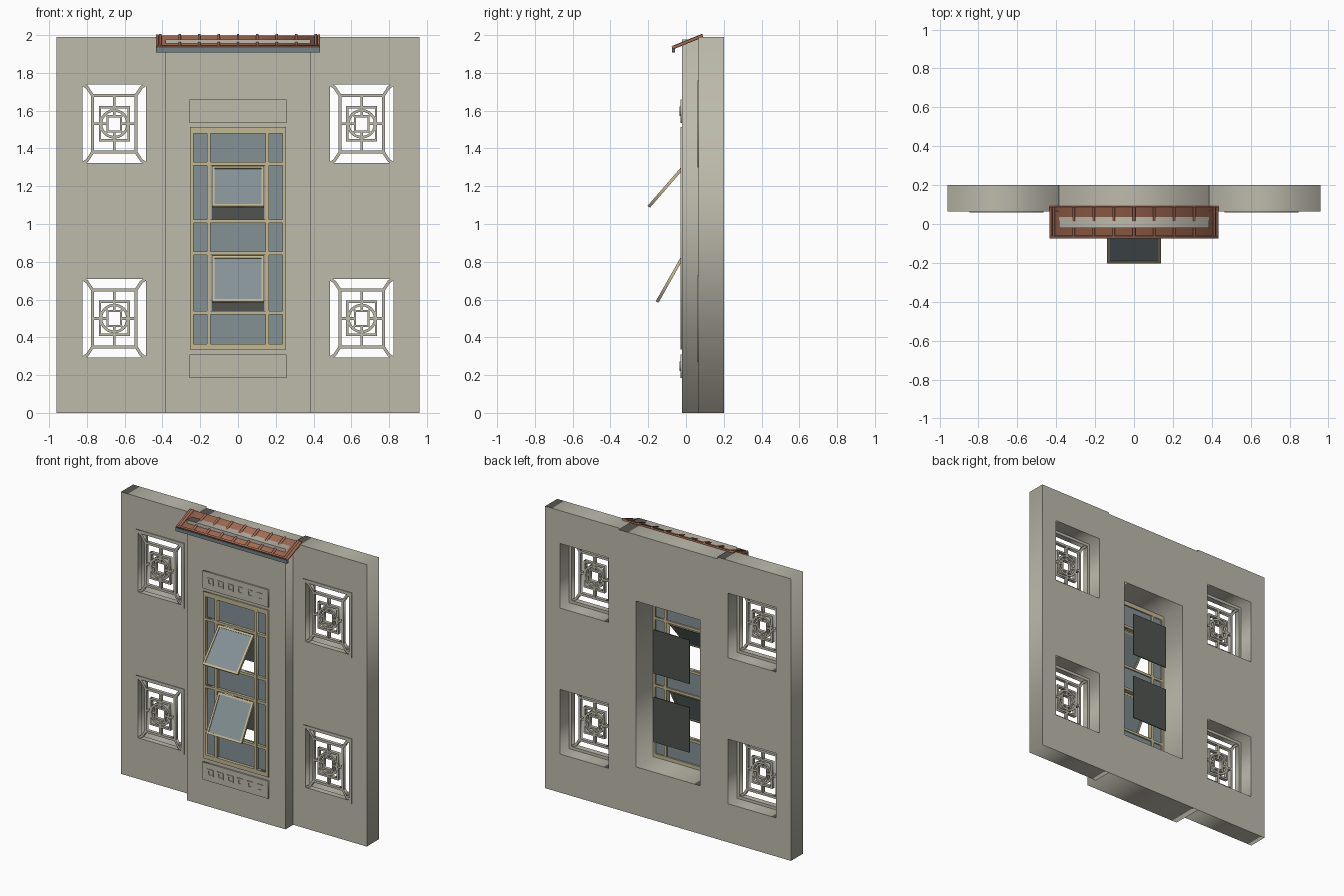
import bpy, math
from mathutils import Matrix, Vector

cube = bpy.data.objects.get("Cube")
if cube:
    bpy.data.objects.remove(cube)


def material(name, rgb):
    m = bpy.data.materials.new(name)
    m.use_nodes = True
    m.diffuse_color = (*rgb, 1)
    m.node_tree.nodes["Principled BSDF"].inputs["Base Color"].default_value = (*rgb, 1)
    return m


STONE = material("warm grey stone", (0.51, 0.49, 0.41))
TAN = material("tan frame", (0.55, 0.48, 0.29))
GLASS = material("blue grey glass", (0.23, 0.285, 0.30))
DARK = material("dark interior", (0.08, 0.088, 0.08))
TILE = material("terracotta tile", (0.38, 0.15, 0.09))
TRIM = material("slate trim", (0.155, 0.23, 0.245))


def rect(x0, x1, z0, z1):
    return [(x0, z0), (x1, z0), (x1, z1), (x0, z1)]


def centred(cx, cz, hx, hz):
    return rect(cx - hx, cx + hx, cz - hz, cz + hz)


def circle(cx, cz, r, n=24):
    return [(cx + r * math.cos(math.tau * i / n), cz + r * math.sin(math.tau * i / n))
            for i in range(n)]


def panel(name, loops, y0, y1, mat):
    """Upright slab: the first loop is the outline, the others are holes."""
    cu = bpy.data.curves.new(name, "CURVE")
    cu.dimensions, cu.fill_mode, cu.extrude = "2D", "BOTH", (y1 - y0) / 2
    for loop in loops:
        s = cu.splines.new("POLY")
        s.points.add(len(loop) - 1)
        for p, (x, z) in zip(s.points, loop):
            p.co = (x, z, 0, 1)
        s.use_cyclic_u = True
    tmp = bpy.data.objects.new(name, cu)
    bpy.context.collection.objects.link(tmp)
    mesh = bpy.data.meshes.new_from_object(
        tmp.evaluated_get(bpy.context.evaluated_depsgraph_get()))
    bpy.data.objects.remove(tmp)
    mesh.transform(Matrix.Translation((0, (y0 + y1) / 2, 0)) @ Matrix.Rotation(math.pi / 2, 4, "X"))
    mesh.materials.clear()
    mesh.materials.append(mat)
    ob = bpy.data.objects.new(name, mesh)
    bpy.context.collection.objects.link(ob)
    return ob


def bar(name, a, b, w, y0, y1, mat):
    """Straight bar of width w between two points of the facade plane."""
    a, b = Vector(a), Vector(b)
    d = (b - a).normalized() * w / 2
    n = Vector((-d.y, d.x))
    return panel(name, [[tuple(p) for p in (a + n, a - n, b - n, b + n)]], y0, y1, mat)


# Walls: projecting centre bay and two wings with window holes
TOP, BACK, FACE, BAY = 1.99, 0.2, 0.065, -0.02
WIN_X, WIN_Z = 0.655, (0.5, 1.53)
panel("centre_bay", [rect(-0.385, 0.385, 0, 1.978), rect(-0.25, 0.25, 0.34, 1.51)],
      BAY, BACK, STONE)
for side, s in (("left", 1), ("right", -1)):
    x0, x1 = sorted((s * 0.385, s * 0.96))
    holes = [centred(s * WIN_X, z, 0.188, 0.228) for z in WIN_Z]
    panel(side + "_wing", [rect(x0, x1, 0, TOP)] + holes, FACE, BACK, STONE)


# Lattice windows
def lattice(name, cx, cz):
    y0, y1 = 0.066, 0.09

    def ring(part, hx, hz, w, f=y0, b=y1):
        panel(name + part, [centred(cx, cz, hx, hz), centred(cx, cz, hx - w, hz - w)], f, b, STONE)

    def strut(part, ax, az, bx, bz, w):
        bar(name + part, (cx + ax, cz + az), (cx + bx, cz + bz), w, y0, y1, STONE)

    ring("_surround", 0.19, 0.23, 0.022, 0.06, 0.1)
    ring("_outer_ring", 0.123, 0.158, 0.016)
    ring("_square", 0.082, 0.094, 0.013)
    ring("_small_square", 0.042, 0.046, 0.011)
    panel(name + "_circle", [circle(cx, cz, 0.078), circle(cx, cz, 0.064)],
          y0 - 0.002, y1 + 0.002, STONE)
    for s in (1, -1):
        strut("_upright", 0, s * 0.148, 0, s * 0.044, 0.014)
        strut("_crossbar", s * 0.113, 0, s * 0.04, 0, 0.014)
        for t in (1, -1):
            strut("_diagonal", s * 0.036, t * 0.04, s * 0.054, t * 0.054, 0.012)
            # bent corner brace
            strut("_brace_out", s * 0.172, t * 0.212, s * 0.142, t * 0.192, 0.016)
            strut("_brace_in", s * 0.145, t * 0.196, s * 0.115, t * 0.15, 0.016)


for side, s in (("left", 1), ("right", -1)):
    for level, z in zip(("lower", "upper"), WIN_Z):
        lattice(f"{side}_{level}_lattice", s * WIN_X, z)

# Tall centre window: frame, mullions, fixed glass with two open lights
panel("window_frame", [rect(-0.255, 0.255, 0.335, 1.513), rect(-0.235, 0.235, 0.365, 1.48)],
      -0.028, 0.01, TAN)
for x in (-0.155, 0.155):
    bar("window_mullion", (x, 0.36), (x, 1.485), 0.02, -0.027, 0.008, TAN)
for z in (0.53, 0.845, 1.015, 1.32):
    bar("window_transom", (-0.24, z), (0.24, z), 0.018, -0.025, 0.008, TAN)
LIGHTS = ((0.54, 0.836), (1.024, 1.311))
panel("fixed_glass", [rect(-0.24, 0.24, 0.36, 1.485)] +
      [rect(-0.146, 0.146, *l) for l in LIGHTS], -0.006, 0.0, GLASS)

# Tilted sashes and the dark screens behind them
for (z0, z1), hinge, angle in zip(LIGHTS, (0.822, 1.295), (29.5, 41)):
    panel("dark_screen", [rect(-0.14, 0.14, z0 - 0.01, z1 + 0.012)], 0.155, 0.162, DARK)
    for ob in (
        panel("sash_frame", [rect(-0.138, 0.138, -0.27, 0.008), rect(-0.124, 0.124, -0.256, -0.006)],
              -0.008, 0.008, TAN),
        panel("sash_glass", [rect(-0.126, 0.126, -0.258, -0.004)], -0.003, 0.003, GLASS),
    ):
        ob.location = (0, BAY, hinge)
        ob.rotation_euler.x = -math.radians(angle)

# Ornament plaques above and below the centre window
for z in (0.247, 1.597):
    panel("plaque", [centred(0, z, 0.257, 0.062)], -0.03, BAY, STONE)
    for i in range(6):
        x = (i - 2.5) * 0.078
        panel("plaque_ring", [centred(x, z, 0.023, 0.024), centred(x, z, 0.012, 0.013)],
              -0.034, -0.03, STONE)


# Small tiled canopy
def box(name, centre, size, mat, tilt=0):
    x, y, z = (v / 2 for v in size)
    ob = panel(name, [rect(-x, x, -z, z)], -y, y, mat)
    ob.location = centre
    ob.rotation_euler.x = tilt
    return ob


TILT = math.radians(22)
box("canopy_slab", (0, 0.01, 1.962), (0.86, 0.172, 0.01), TILE, TILT)
for i in range(9):
    box("canopy_rib", ((i - 4) * 0.103, 0.008, 1.969), (0.013, 0.172, 0.012), TILE, TILT)
for s in (1, -1):
    box("canopy_verge", (s * 0.428, 0.008, 1.964), (0.014, 0.174, 0.016), TILE, TILT)
box("canopy_eave_tile", (0, -0.066, 1.937), (0.86, 0.014, 0.016), TILE, TILT)
box("canopy_fascia", (0, -0.066, 1.92), (0.87, 0.018, 0.024), TRIM)
